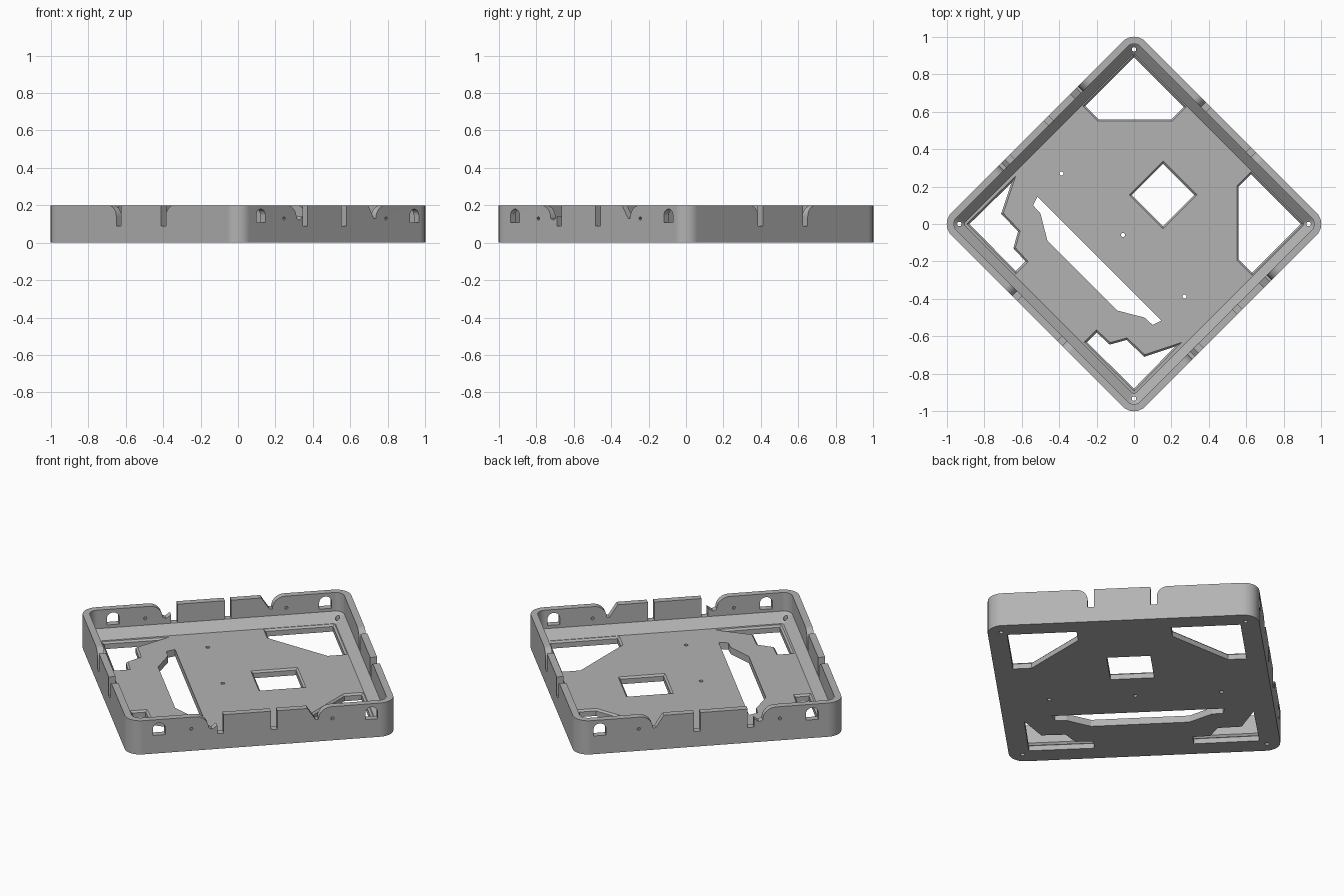
import bpy, bmesh
from math import pi, sin, cos, sqrt
from mathutils import Matrix, Vector

cube = bpy.data.objects.get("Cube")
if cube:
    bpy.data.objects.remove(cube, do_unlink=True)

HALF, RADIUS, HEIGHT = 0.733, 0.085, 0.2
WALL, FLOOR, SLOPE = 0.038, 0.04, 0.05
SIDES = {
    "front_left": lambda s, d, z: (s, -d, z),
    "back_right": lambda s, d, z: (s, d, z),
    "back_left": lambda s, d, z: (d, s, z),
    "front_right": lambda s, d, z: (-d, s, z),
}


def loft(name, loops):
    """Closed solid through loops that have equal point counts."""
    bm = bmesh.new()
    rings = [[bm.verts.new(p) for p in loop] for loop in loops]
    for a, b in zip(rings, rings[1:]):
        n = len(a)
        for i in range(n):
            j = (i + 1) % n
            bm.faces.new((a[i], a[j], b[j], b[i]))
    bm.faces.new(rings[0])
    bm.faces.new(rings[-1])
    bmesh.ops.recalc_face_normals(bm, faces=bm.faces)
    mesh = bpy.data.meshes.new(name)
    bm.to_mesh(mesh)
    bm.free()
    obj = bpy.data.objects.new(name, mesh)
    bpy.context.collection.objects.link(obj)
    return obj


def arc(cx, cy, r, start, end, steps):
    angles = [start + (end - start) * i / steps for i in range(steps + 1)]
    return [(cx + r * cos(t), cy + r * sin(t)) for t in angles]


def rounded_square(half, r, z):
    c = half - r
    corners = ((c, c), (-c, c), (-c, -c), (c, -c))
    return [(x, y, z) for k, (cx, cy) in enumerate(corners)
            for x, y in arc(cx, cy, r, k * pi / 2, (k + 1) * pi / 2, 8)]


def offset(poly, d):
    """Push every edge of an outline outward by d."""
    pts = [Vector(p) for p in poly]
    n = len(pts)
    area = sum(pts[i - 1].cross(pts[i]) for i in range(n))
    sign = 1 if area > 0 else -1
    out = []
    for i in range(n):
        e1 = (pts[i] - pts[i - 1]).normalized()
        e2 = (pts[(i + 1) % n] - pts[i]).normalized()
        n1, n2 = Vector((e1.y, -e1.x)) * sign, Vector((e2.y, -e2.x)) * sign
        out.append(tuple(pts[i] + (n1 + n2) * d / (1 + n1.dot(n2))))
    return out


def cut(cutter):
    cutter.hide_render = True
    mod = tray.modifiers.new("cut", "BOOLEAN")
    mod.operation, mod.solver, mod.object = "DIFFERENCE", "EXACT", cutter
    bpy.context.view_layer.objects.active = tray
    bpy.ops.object.modifier_apply(modifier=mod.name)
    bpy.data.objects.remove(cutter, do_unlink=True)


def cut_floor(poly, bevel=0.0):
    levels = [(poly, -0.1), (poly, 0.15)]
    if bevel:
        wide = offset(poly, bevel)
        levels = [(poly, -0.1), (poly, FLOOR - bevel), (wide, FLOOR), (wide, 0.07)]
    cut(loft("floor_cutter", [[(x, y, z) for x, y in p] for p, z in levels]))


def cut_wall(side, profile):
    place = SIDES[side]
    cut(loft("wall_cutter", [[place(s, d, z) for s, z in profile] for d in (0.66, 0.8)]))


def mirrored(poly):
    return [(u, -v) for u, v in poly]


def local(points):
    """Turn plan coordinates into the tray's own square axes."""
    return [((x + y) / sqrt(2), (y - x) / sqrt(2)) for x, y in points]


def slot(s):
    w, low, high = 0.0175, 0.09, 0.25
    return [(s - w, low), (s + w, low), (s + w, high), (s - w, high)]


# Tray shell: outer wall, rim, inner wall, sloped foot, floor
inner = HALF - WALL
tray = loft("tray", [
    rounded_square(HALF, RADIUS, 0),
    rounded_square(HALF, RADIUS, HEIGHT),
    rounded_square(inner, RADIUS - WALL, HEIGHT),
    rounded_square(inner, RADIUS - WALL, FLOOR + SLOPE),
    rounded_square(inner - SLOPE, 0.015, FLOOR)])

# Floor openings: square window, large corner windows, stepped corner windows
cut_floor([(0.102, -0.118), (0.338, -0.118), (0.338, 0.118), (0.102, 0.118)], 0.01)
large = [(0.63, 0.63), (0.262, 0.63), (0.262, 0.53), (0.537, 0.255), (0.63, 0.255)]
stepped = local([(-0.88, 0), (-0.655, 0.22), (-0.71, 0.055), (-0.62, -0.04),
                 (-0.645, -0.13), (-0.58, -0.2), (-0.632, -0.252)])
for window in (large, stepped):
    cut_floor(window, 0.01)
    cut_floor(mirrored(window), 0.01)

# Long cable opening, symmetric about the tray's axis
half_slot = local([(-0.516, 0.147), (-0.54, 0.1), (-0.5, 0.056),
                   (-0.482, -0.015), (-0.463, -0.088)])
cut_floor(half_slot + mirrored(half_slot)[::-1])

# Screw holes
for u, v in [(-0.083, 0), (-0.083, 0.465), (-0.083, -0.465)]:
    cut_floor(arc(u, v, 0.011, 0, 1.875 * pi, 15))
for u in (-0.66, 0.66):
    for v in (-0.66, 0.66):
        cut_floor(arc(u, v, 0.012, 0, 1.875 * pi, 15))

# Paired slots with one rounded shoulder each
for side in ("back_left", "front_right"):
    for sign in (-1, 1):
        shoulder = arc(0.2475, 0.14, 0.06, pi, pi / 2, 8)
        profile = ([(0.1525, 0.25), (0.1525, 0.09), (0.1875, 0.09)]
                   + shoulder + [(0.2475, 0.25)])
        cut_wall(side, [(sign * s, z) for s, z in profile])

# Cable walls: hooked notches, plain slot, arched windows, pin holes
left_notch = ([(-0.36, 0.25)] + arc(-0.36, 0.13, 0.07, pi / 2, 0, 8)
              + [(-0.27, 0.12), (-0.2425, 0.14), (-0.2425, 0.09),
                 (-0.2075, 0.09), (-0.2075, 0.25)])
right_notch = ([(0.25, 0.25), (0.25, 0.2), (0.295, 0.13)]
               + arc(0.38, 0.13, 0.07, pi, pi / 2, 8) + [(0.38, 0.25)])
for side in ("front_left", "back_right"):
    cut_wall(side, left_notch)
    cut_wall(side, right_notch)
    cut_wall(side, slot(0.068))
    for s in (-0.56, 0.6):
        cut_wall(side, [(s - 0.034, 0.108), (s + 0.034, 0.108)]
                 + arc(s, 0.146, 0.034, 0, pi, 10))
    for s in (-0.384, 0.387):
        cut_wall(side, arc(s, 0.13, 0.009, 0, 1.8 * pi, 9))

# Turn onto its corner, shade and colour
tray.data.transform(Matrix.Rotation(pi / 4, 4, "Z"))
bpy.ops.object.select_all(action="DESELECT")
tray.select_set(True)
bpy.context.view_layer.objects.active = tray
bpy.ops.object.shade_smooth_by_angle(angle=pi / 7)
weighted = tray.modifiers.new("weighted_normals", "WEIGHTED_NORMAL")
weighted.keep_sharp = True

grey = bpy.data.materials.new("light_grey")
grey.use_nodes = True
colour = (0.45, 0.45, 0.45, 1)
grey.diffuse_color = colour
grey.node_tree.nodes["Principled BSDF"].inputs["Base Color"].default_value = colour
tray.data.materials.clear()
tray.data.materials.append(grey)
